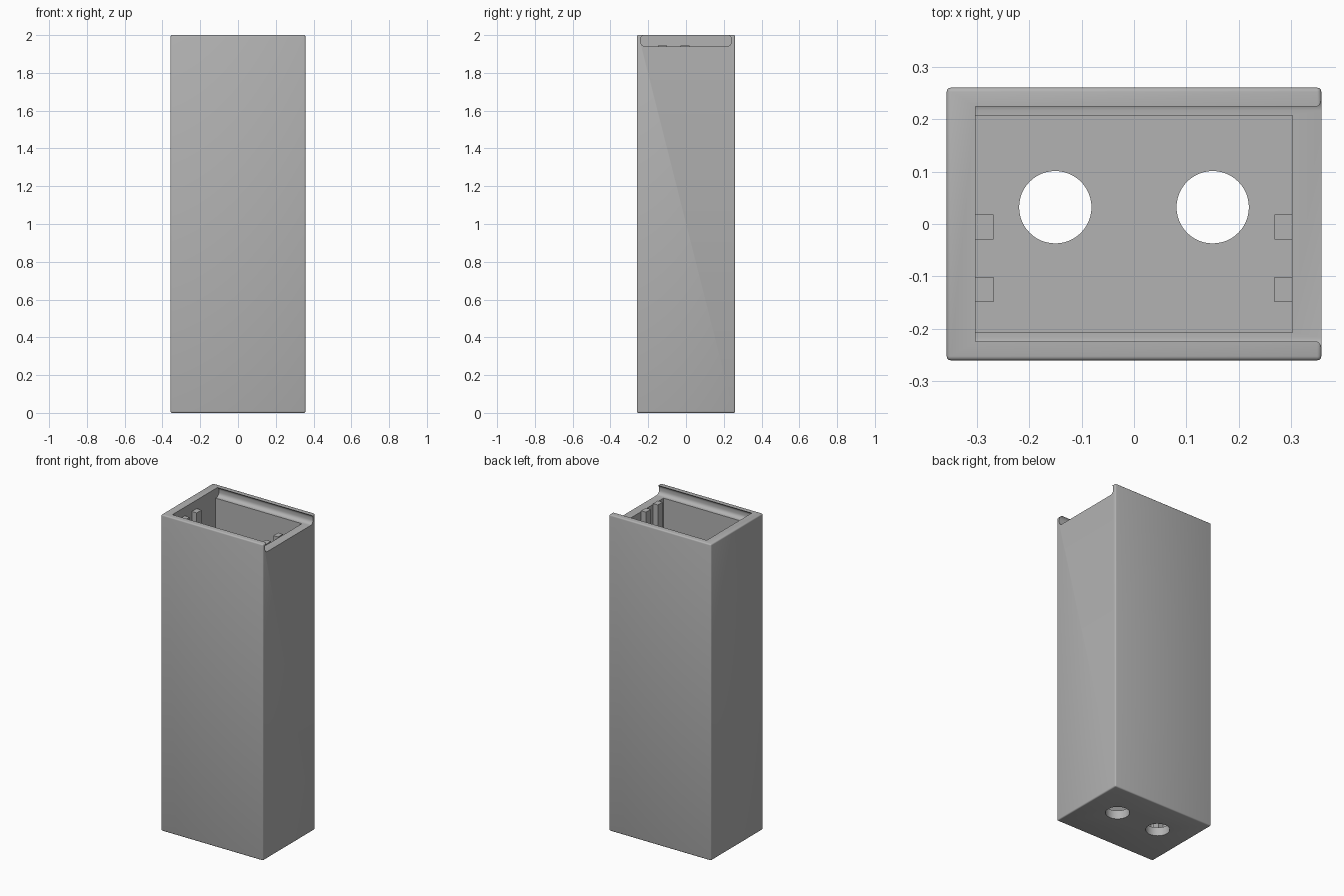
import bpy, bmesh, math
from mathutils import Matrix, Vector

cube = bpy.data.objects.get("Cube")
if cube:
    bpy.data.objects.remove(cube, do_unlink=True)

HX, HY, TOP = 0.357, 0.26, 2.0       # outer half sizes and height
IX, IY, FLOOR = 0.302, 0.207, 0.054  # cavity half sizes and floor
LEDGE = 1.94                         # bottom of the lid slot

grey = bpy.data.materials.new("light grey")
grey.use_nodes = True
grey.diffuse_color = (0.45, 0.45, 0.45, 1)
grey.node_tree.nodes["Principled BSDF"].inputs["Base Color"].default_value = grey.diffuse_color


def finish(name, bm):
    bmesh.ops.recalc_face_normals(bm, faces=bm.faces)
    mesh = bpy.data.meshes.new(name)
    bm.to_mesh(mesh)
    bm.free()
    mesh.materials.append(grey)
    ob = bpy.data.objects.new(name, mesh)
    bpy.context.collection.objects.link(ob)
    return ob


def box(name, lo, hi, bevel=0):
    lo, hi = Vector(lo), Vector(hi)
    bm = bmesh.new()
    bmesh.ops.create_cube(bm, size=1, matrix=Matrix.Translation((lo + hi) / 2)
                          @ Matrix.Diagonal((*(hi - lo), 1)))
    if bevel:
        bmesh.ops.bevel(bm, geom=bm.edges[:], offset=bevel, segments=3,
                        profile=0.5, affect='EDGES')
    return finish(name, bm)


def cylinder(name, x, y, radius):
    bm = bmesh.new()
    bmesh.ops.create_cone(bm, cap_ends=True, segments=48, radius1=radius, radius2=radius,
                          depth=0.3, matrix=Matrix.Translation((x, y, 0)))
    return finish(name, bm)


def lid_slot(name):
    # Undercut dovetail profile with rounded sides, extruded out of the +x end
    r, cy = 0.024, 0.216
    side = [(cy + r * math.sin(a), LEDGE + r - r * math.cos(a))
            for a in [math.pi / 2 * i / 6 for i in range(7)]]
    tip = math.acos(0.008 / r)
    side += [(cy + r * math.cos(a), 1.9774 + r * math.sin(a))
             for a in [tip * i / 5 for i in range(6)]]
    side.append((0.224, TOP + 0.05))
    outline = side + [(-y, z) for y, z in reversed(side)]
    bm = bmesh.new()
    face = bm.faces.new([bm.verts.new((-IX, y, z)) for y, z in outline])
    new = bmesh.ops.extrude_face_region(bm, geom=[face])["geom"]
    bmesh.ops.translate(bm, vec=(1, 0, 0),
                        verts=[v for v in new if isinstance(v, bmesh.types.BMVert)])
    return finish(name, bm)


# Hollow housing: cavity, lid slot and two floor holes
housing = box("housing", (-HX, -HY, 0), (HX, HY, TOP), bevel=0.008)
cutters = [box("cavity_cutter", (-IX, -IY, FLOOR), (IX, IY, LEDGE + 0.02)),
           lid_slot("slot_cutter")]
cutters += [cylinder("hole_cutter", x, 0.032, 0.069) for x in (-0.15, 0.15)]
bpy.context.view_layer.objects.active = housing
for cutter in cutters:
    mod = housing.modifiers.new("cut", 'BOOLEAN')
    mod.operation = 'DIFFERENCE'
    mod.solver = 'EXACT'
    mod.object = cutter
    bpy.ops.object.modifier_apply(modifier=mod.name)
for cutter in cutters:
    bpy.data.objects.remove(cutter, do_unlink=True)

bpy.ops.object.select_all(action='DESELECT')
housing.select_set(True)
bpy.ops.object.shade_smooth_by_angle(angle=math.radians(35))

# Guide ribs on both end walls
for side, sx in (("right", -1), ("left", 1)):
    for label, y0 in (("front", -0.149), ("rear", -0.03)):
        xs = sorted((sx * IX, sx * 0.268))
        box(f"{side}_{label}_rib", (xs[0], y0, FLOOR), (xs[1], y0 + 0.048, LEDGE + 0.006))
